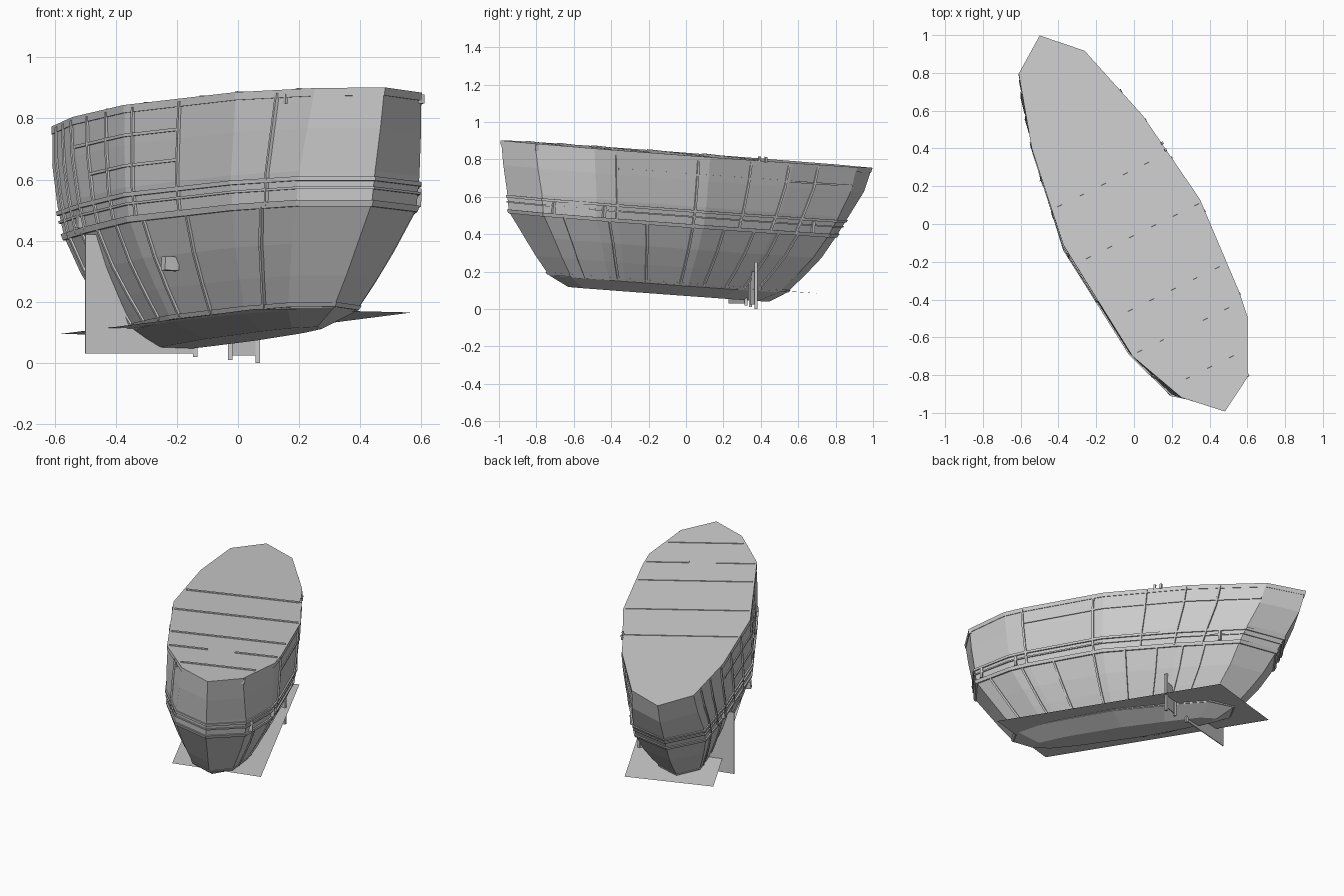
import bpy, bmesh
from mathutils import Matrix, Vector

if "Cube" in bpy.data.objects:
    bpy.data.objects.remove(bpy.data.objects["Cube"])

# Hull frame: u runs to the bow, v to the side, w up from the deck
U = Vector((0.442, -0.897, 0.066)).normalized()
V = Vector((0.897, 0.442, -0.052))
V = (V - U * V.dot(U)).normalized()
W = U.cross(V)
FRAME = Matrix((U, V, W)).transposed().to_4x4()
FRAME.translation = (-0.01, 0.005, 0.828)

# Levels: w, bow reach, stern reach, half width
LEVELS = [(0, 1.11, 1.105, .374), (-.13, 1.085, 1.07, .374), (-.27, 1.05, .99, .37),
          (-.375, 1.03, .93, .355), (-.50, .93, .85, .305), (-.60, .85, .76, .255),
          (-.70, .76, .66, .20), (-.755, .64, .56, .08)]
# Half outlines of the deck (right, left), as fractions of reach and half width
OUTLINE = {1: [(-1, 0), (-.84, .47), (-.44, .80), (.04, 1), (.52, .92), (.64, .87), (.90, .50), (1, 0)],
           -1: [(-1, 0), (-.88, .50), (-.53, .80), (-.05, 1), (.57, .82), (.85, .46), (1, 0)]}


def lerp_rows(rows, x):
    rows = sorted(rows)
    x = min(max(x, rows[0][0]), rows[-1][0])
    for a, b in zip(rows, rows[1:]):
        if x <= b[0]:
            t = (x - a[0]) / (b[0] - a[0])
            return [p + (q - p) * t for p, q in zip(a, b)]


def surf(f, w, side=1):
    # the ends grow blunter further down
    blunt = .10 * min(1, -w / .35)
    rows = [(a, g + (blunt if 0 < g < .6 else 0)) for a, g in OUTLINE[side]]
    _, bow, stern, half = lerp_rows(LEVELS, w)
    return Vector((f * (bow if f > 0 else stern), side * half * lerp_rows(rows, f)[1], w))


def ring(w, grow=0.0):
    pts = [surf(p[0], w, 1) for p in OUTLINE[1]]
    pts += [surf(p[0], w, -1) for p in reversed(OUTLINE[-1][1:-1])]
    return [Vector((p.x * (1 + grow), p.y * (1 + grow / .35), p.z)) for p in pts]


def make(name, bm, local=True):
    bmesh.ops.recalc_face_normals(bm, faces=bm.faces)
    mesh = bpy.data.meshes.new(name)
    bm.to_mesh(mesh)
    bm.free()
    ob = bpy.data.objects.new(name, mesh)
    bpy.context.collection.objects.link(ob)
    if local:
        ob.matrix_world = FRAME
    return ob


def loft(bm, rings, caps=False, wrap=False):
    vs = [[bm.verts.new(p) for p in r] for r in rings]
    pairs = list(zip(vs, vs[1:])) + ([(vs[-1], vs[0])] if wrap else [])
    n = len(vs[0])
    for a, b in pairs:
        for i in range(n):
            j = (i + 1) % n
            bm.faces.new((a[i], a[j], b[j], b[i]))
    if caps:
        bm.faces.new(vs[0])
        bm.faces.new(vs[-1])


def band(name, w, h, d):
    bm = bmesh.new()
    loft(bm, [ring(w - h / 2), ring(w - h / 2, d), ring(w + h / 2, d), ring(w + h / 2)], wrap=True)
    make(name, bm)


def bar(bm, a, b, out, wide, deep):
    # flat bar lying on the surface from a to b
    side = (b - a).cross(out).normalized() * wide / 2
    off = out.normalized() * deep
    loft(bm, [[p - side - off * .3, p + side - off * .3, p + side + off, p - side + off]
              for p in (a, b)], caps=True)


def block(name, size, loc, local=True):
    bm = bmesh.new()
    bmesh.ops.create_cube(bm, size=1)
    bmesh.ops.scale(bm, vec=size, verts=bm.verts)
    bmesh.ops.translate(bm, vec=loc, verts=bm.verts)
    return make(name, bm, local)


# Faceted hull with closed deck and flat bottom
bm = bmesh.new()
loft(bm, [ring(l[0]) for l in LEVELS], caps=True)
make("hull", bm)

# Rim and rubbing bands running around the hull
band("rim", -.013, .026, .004)
band("upper_rubbing_band", -.295, .014, .009)
band("middle_rubbing_band", -.325, .008, .008)
band("lower_rubbing_band", -.375, .020, .010)
band("bottom_band", -.69, .014, .010)

# Vertical ribs, spaced differently on each side
UPPER = {-1: (-.80, -.69, -.56, -.40, -.22, 0, .26, .72), 1: (-.6, -.42, -.2, .1, .53)}
LOWER = {-1: (-.8, -.62, -.42, -.2, .04, .3, .7), 1: (-.62, -.48, -.31, -.1, .1, .36, .57, .8)}
bm = bmesh.new()
for s in (1, -1):
    for table, ws, tilt in ((UPPER, (-.01, -.13, -.27, -.375), 0),
                            (LOWER, (-.375, -.5, -.6, -.69), -.5)):
        for f in table[s]:
            for w0, w1 in zip(ws, ws[1:]):
                bar(bm, surf(f, w0, s), surf(f, w1, s), Vector((0, s, tilt)), .012, .008)
make("hull_ribs", bm)

# Short stringers along the upper sides
bm = bmesh.new()
for s, w, fs in ((1, -.10, (-.84, -.44, -.2, .04, .52)), (-1, -.10, (-.53, -.2, -.05, .26)),
                 (-1, -.20, (-.4, -.2, -.05, .26))):
    for f0, f1 in zip(fs, fs[1:]):
        bar(bm, surf(f0, w, s), surf(f1, w, s), Vector((0, s, 0)), .01, .006)
make("side_stringers", bm)

# Cross beams almost flush with the deck, one of them split
bm = bmesh.new()
for f, spans in ((-.24, ((-1, 1),)), (.05, ((-1, 1),)), (.37, ((-1, 1),)),
                 (.57, ((-1, -.25), (.25, 1))), (.79, ((-1, 1),))):
    edges = {s: surf(f, 0, s) * .98 for s in (1, -1)}
    for a, b in spans:
        bar(bm, Vector((edges[1].x, edges[-1].y * -a if a < 0 else edges[1].y * a, 0)),
            Vector((edges[1].x, edges[-1].y * -b if b < 0 else edges[1].y * b, 0)),
            Vector((0, 0, 1)), .018, .004)
make("deck_beams", bm)

# Thin skewed sheet around the bottom
bm = bmesh.new()
corners = [(.57, -.585, .165), (-.07, .715, .083), (-.58, .555, .095), (.06, -.745, .177)]
bm.faces.new([bm.verts.new(c) for c in corners])
make("bottom_plate", bm, False)


# Upright panels under the stern, with end posts
def panel(name, a, b, z0, z1):
    bm = bmesh.new()
    p, q = Vector((*a, (z0 + z1) / 2)), Vector((*b, (z0 + z1) / 2))
    bar(bm, p, q, Vector((q.y - p.y, p.x - q.x, 0)), z1 - z0, .004)
    make(name, bm, False)


panel("stern_panel_long", (-.50, .23), (-.14, .32), .03, .42)
panel("stern_panel_short", (-.03, .345), (.065, .375), .025, .2)
for x, y, z0, z1 in ((-.14, .32, .02, .2), (-.025, .345, .01, .2), (.065, .375, 0, .25)):
    block("panel_post", (.014, .016, z1 - z0), (x, y, (z0 + z1) / 2), False)

# Small fittings
block("side_block", (.03, .05, .045), (.14, -.295, -.53))
block("bow_rim_block", (.02, .02, .03), (.99, .19, -.02))
block("bow_side_block", (.03, .02, .03), (.82, -.215, -.03))
for u in (-.31, -.27):
    block("rim_peg", (.012, .012, .03), (u, .33, .008))
for f, s in ((.6, 1), (.85, 1), (-.7, 1), (-.6, -1)):
    block("band_cleat", (.015, .03, .06), surf(f, -.335, s))
